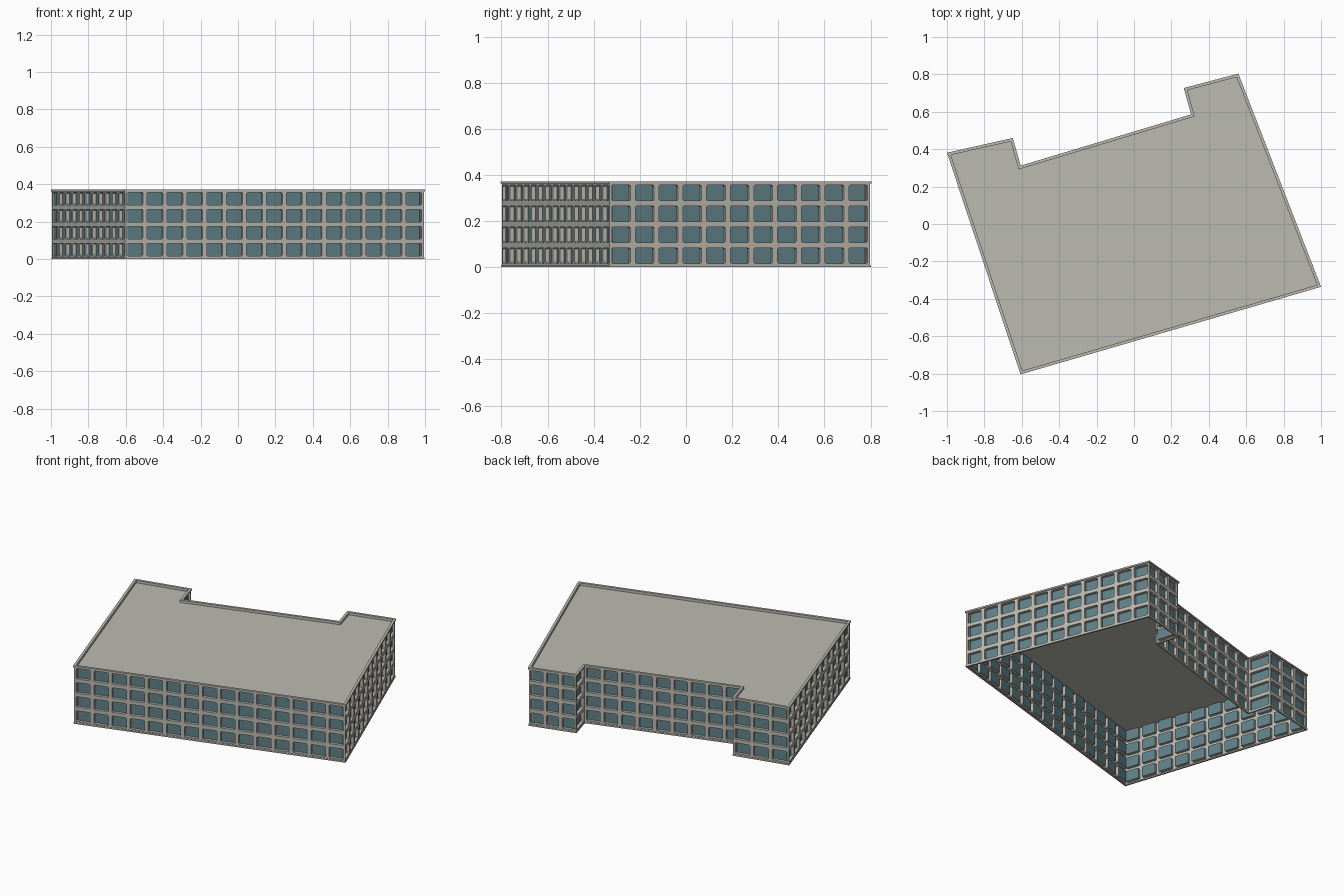
import bpy
import bmesh
from mathutils import Vector

cube = bpy.data.objects.get("Cube")
if cube:
    bpy.data.objects.remove(cube, do_unlink=True)


def material(name, colour):
    mat = bpy.data.materials.new(name)
    mat.use_nodes = True
    mat.diffuse_color = (*colour, 1)
    bsdf = mat.node_tree.nodes["Principled BSDF"]
    bsdf.inputs["Base Color"].default_value = (*colour, 1)
    bsdf.inputs["Roughness"].default_value = 0.8
    return mat


CONCRETE = material("warm concrete", (0.50, 0.485, 0.435))
GLASS = material("blue grey glass", (0.12, 0.22, 0.25))
ROOFING = material("pale roofing", (0.50, 0.50, 0.45))

# Outer footprint, counter-clockwise from the front corner
FOOTPRINT = [Vector(p) for p in (
    (-0.607, -0.804), (1.0, -0.336), (0.558, 0.804), (0.266, 0.727),
    (0.305, 0.586), (-0.606, 0.312), (-0.648, 0.46), (-1.0, 0.381))]
HEIGHT = 0.372
ROOF_Z = 0.356
BAY = 0.111
FLOORS = 4
FLOOR_Z, FLOOR_H = 0.005, 0.0905


def shrink(points, distance):
    """Move every side of the outline inwards, keeping mitred corners."""
    result = []
    for i, p in enumerate(points):
        a = (p - points[i - 1]).normalized()
        b = (points[(i + 1) % len(points)] - p).normalized()
        na, nb = Vector((-a.y, a.x)), Vector((-b.y, b.x))
        result.append(p + (na + nb) * distance / (1 + na.dot(nb)))
    return result


def finish(name, bm, *mats):
    mesh = bpy.data.meshes.new(name)
    bm.to_mesh(mesh)
    bm.free()
    for mat in mats:
        mesh.materials.append(mat)
    obj = bpy.data.objects.new(name, mesh)
    bpy.context.collection.objects.link(obj)
    return obj


def band(name, outer, inner, z0, z1):
    """A closed rectangular moulding that follows the outline."""
    bm = bmesh.new()
    rings = [[bm.verts.new((p.x, p.y, z)) for p in pts]
             for pts, z in ((outer, z0), (outer, z1), (inner, z1), (inner, z0))]
    n = len(outer)
    for r in range(4):
        lo, hi = rings[r], rings[(r + 1) % 4]
        for i in range(n):
            j = (i + 1) % n
            bm.faces.new((lo[i], lo[j], hi[j], hi[i]))
    return finish(name, bm, CONCRETE)


def wall(name, start, end):
    """A thin facade with a grid of recessed windows."""
    bm = bmesh.new()
    bays = max(1, round((end - start).length / BAY))
    levels = [FLOOR_Z + FLOOR_H * k for k in range(FLOORS + 1)]
    grid = []
    for z in levels:
        row = [start.lerp(end, i / bays) for i in range(bays + 1)]
        grid.append([bm.verts.new((p.x, p.y, z)) for p in row])
    cells = [bm.faces.new((grid[k][i], grid[k][i + 1], grid[k + 1][i + 1], grid[k + 1][i]))
             for k in range(FLOORS) for i in range(bays)]
    bm.normal_update()
    bmesh.ops.inset_individual(bm, faces=cells, thickness=0.0115, use_even_offset=True)
    reveal = bmesh.ops.inset_individual(bm, faces=cells, thickness=0.0004, depth=-0.018)
    for f in cells:
        f.material_index = 1
    # Clip the corners of each opening
    sides = set(reveal["faces"])
    corners = [e for e in bm.edges
               if len(e.link_faces) == 2 and all(f in sides for f in e.link_faces)]
    bmesh.ops.bevel(bm, geom=corners, offset=0.005, segments=1,
                    affect='EDGES', material=0)
    return finish(name, bm, CONCRETE, GLASS)


# Facades
WALLS = shrink(FOOTPRINT, 0.005)
NAMES = ("front_wall", "left_wall", "left_wing_back_wall", "left_wing_return_wall",
         "middle_back_wall", "right_wing_return_wall", "right_wing_back_wall", "right_wall")
for i, label in enumerate(NAMES):
    wall(label, WALLS[i], WALLS[(i + 1) % len(WALLS)])

# Mouldings at the base and the roof edge
band("base_plinth", shrink(FOOTPRINT, 0.002), shrink(FOOTPRINT, 0.012), 0, 0.008)
band("roof_parapet", FOOTPRINT, shrink(FOOTPRINT, 0.016), 0.362, HEIGHT)
band("parapet_lining", shrink(FOOTPRINT, 0.007), shrink(FOOTPRINT, 0.016), ROOF_Z, 0.362)

# Flat roof deck, open to the hollow interior below
deck = bmesh.new()
deck.faces.new([deck.verts.new((p.x, p.y, ROOF_Z)) for p in shrink(FOOTPRINT, 0.008)])
bmesh.ops.triangulate(deck, faces=deck.faces[:])
finish("roof_deck", deck, ROOFING)
